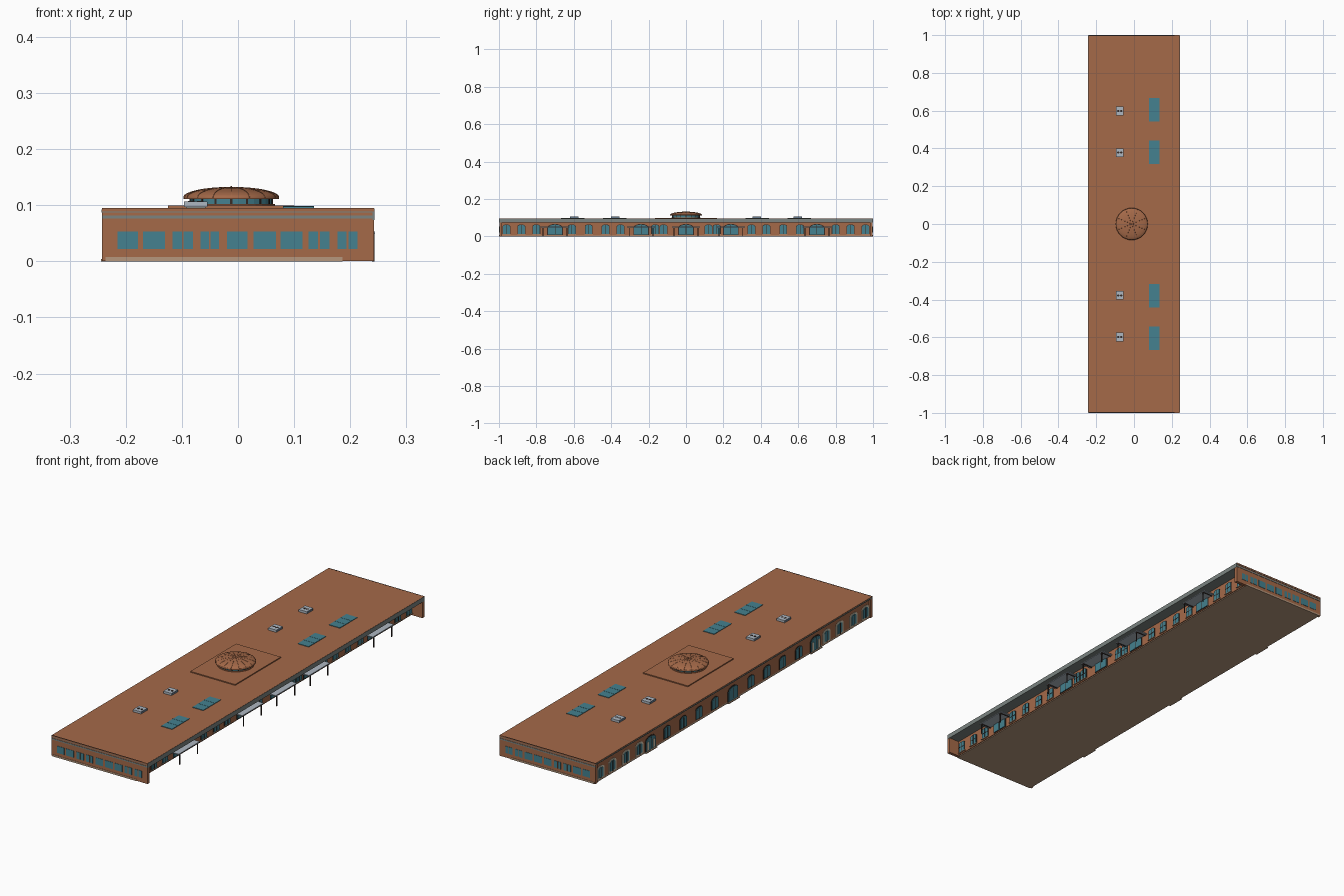
import bpy, bmesh, math
from mathutils import Matrix

old = bpy.data.objects.get("Cube")
if old:
    bpy.data.objects.remove(old, do_unlink=True)


def material(name, r, g, b):
    m = bpy.data.materials.new(name)
    col = [(c / 255) ** 2.2 for c in (r, g, b)] + [1]
    m.use_nodes = True
    m.diffuse_color = col
    m.node_tree.nodes["Principled BSDF"].inputs["Base Color"].default_value = col
    return m


BRICK = material("brick brown", 163, 105, 74)
GLASS = material("teal glass", 70, 128, 142)
GREY = material("fascia grey", 122, 131, 128)
BASE = material("base tan", 180, 150, 124)
PALE = material("pale metal", 172, 182, 192)
DARK = material("dark frame", 58, 48, 44)
CREAM = material("cream frame", 214, 204, 182)
BLUE = material("blue grey grille", 104, 124, 144)


def finish(name, bm, mat):
    bmesh.ops.recalc_face_normals(bm, faces=bm.faces)
    me = bpy.data.meshes.new(name)
    bm.to_mesh(me)
    bm.free()
    me.materials.append(mat)
    ob = bpy.data.objects.new(name, me)
    bpy.context.collection.objects.link(ob)
    return ob


def boxes(name, mat, spans):
    """One object from boxes given as ((x0, x1), (y0, y1), (z0, z1))."""
    bm = bmesh.new()
    for span in spans:
        size = [b - a for a, b in span]
        mid = [(a + b) / 2 for a, b in span]
        bmesh.ops.create_cube(bm, size=1, matrix=Matrix.Translation(mid) @ Matrix.Diagonal((*size, 1)))
    return finish(name, bm, mat)


def around(c, half):
    return (c - half, c + half)


def arches(name, mat, x, depth, items):
    """Arched plates on a long wall: items are (y, half width, z0, spring height)."""
    bm = bmesh.new()
    for y, w, z0, z1 in items:
        pts = [(y - w, z0), (y + w, z0)]
        for i in range(9):
            a = math.pi * i / 8
            pts.append((y + w * math.cos(a), z1 + 0.5 * w * math.sin(a)))
        face = bm.faces.new([bm.verts.new((x, py, pz)) for py, pz in pts])
        ext = bmesh.ops.extrude_face_region(bm, geom=[face])
        verts = [v for v in ext["geom"] if isinstance(v, bmesh.types.BMVert)]
        bmesh.ops.translate(bm, verts=verts, vec=(depth, 0, 0))
    return finish(name, bm, mat)


def lathe(name, mat, profile, cx, steps=32):
    bm = bmesh.new()
    verts = [bm.verts.new((r, 0, z)) for r, z in profile]
    edges = [bm.edges.new(p) for p in zip(verts, verts[1:])]
    bmesh.ops.spin(bm, geom=verts + edges, cent=(0, 0, 0), axis=(0, 0, 1),
                   angle=math.tau, steps=steps)
    bmesh.ops.remove_doubles(bm, verts=bm.verts, dist=0.0001)
    bmesh.ops.translate(bm, verts=bm.verts, vec=(cx, 0, 0))
    return finish(name, bm, mat)


W, FRONT, REAR = 0.242, 0.19, -0.236
SIDES = (-1, 1)

# Main body, base and roof
boxes("floor_base", BASE, [((REAR, 0.186), (-0.999, 0.999), (0, 0.008))])
boxes("long_walls", BRICK, [((FRONT - 0.01, FRONT), (-0.99, 0.99), (0.004, 0.09)),
                            ((REAR, REAR + 0.01), (-0.99, 0.99), (0.004, 0.09))])
boxes("end_walls", BRICK, [((-W, W), around(s * 0.991, 0.007), (0.001, 0.09)) for s in SIDES])
boxes("roof", BRICK, [((-W, W), (-1, 1), (0.089, 0.095))])
boxes("soffit", GREY, [((FRONT, W - 0.002), (-0.984, 0.984), (0.074, 0.089))])
boxes("front_fascia", GREY, [((W - 0.002, W + 0.001), (-0.999, 0.999), (0.074, 0.0945))])
boxes("rear_gutter", GREY, [((-W - 0.001, -W + 0.002), (-0.998, 0.998), (0.087, 0.092))])
boxes("end_bands", GREY, [((-W, W), around(s * 0.998, 0.0015), z)
                          for s in SIDES for z in ((0.076, 0.082), (0.087, 0.089))])
boxes("end_gutters", DARK, [((-W, 0.215), around(s * 0.998, 0.0018), (0.0945, 0.0953)) for s in SIDES])
boxes("end_base_strips", BASE, [((REAR, 0.185), around(s * 0.998, 0.0015), (0, 0.008)) for s in SIDES])

# Rows of windows in the two end walls, some split in two
panes = [(-0.215, -0.178), (-0.169, -0.13), (-0.117, -0.08), (-0.067, -0.034), (-0.02, 0.017),
         (0.028, 0.068), (0.076, 0.115), (0.126, 0.163), (0.177, 0.213)]
boxes("end_windows", GLASS, [(p, around(s * 0.998, 0.0015), (0.022, 0.053))
                             for p in panes for s in SIDES])
boxes("end_mullions", BRICK, [(around(sum(p) / 2, 0.0016), around(s * 0.998, 0.0018), (0.022, 0.053))
                              for p in (panes[2], panes[3], panes[7], panes[8]) for s in SIDES])

# Arched windows and doors under the overhang
win_y = [s * y for y in (0.96, 0.88, 0.8, 0.61, 0.52, 0.43, 0.35, 0.165, 0.12) for s in SIDES]
door_y = [-0.7, -0.24, 0, 0.24, 0.7]
arches("front_window_frames", DARK, FRONT, 0.002,
       [(y, 0.021, 0.012, 0.054) for y in win_y] + [(y, 0.042, 0.008, 0.046) for y in door_y])
arches("front_windows", GLASS, FRONT, 0.004,
       [(y, 0.018, 0.014, 0.053) for y in win_y] + [(y, 0.038, 0.01, 0.044) for y in door_y])
boxes("front_glazing_bars", DARK,
      [((FRONT, FRONT + 0.005), around(y, 0.0015), (0.012, 0.06)) for y in win_y + door_y]
      + [((FRONT, FRONT + 0.005), around(y, 0.018), (0.036, 0.038)) for y in win_y])
boxes("window_sills", BASE, [((FRONT, FRONT + 0.006), around(y, 0.022), (0.01, 0.013)) for y in win_y])

# Entrance canopies on posts
boxes("canopies", PALE, [((FRONT, W + 0.002), around(y, 0.076), (0.049, 0.053)) for y in door_y])
boxes("canopy_posts", DARK, [(around(W - 0.001, 0.002), around(y + s * 0.064, 0.002), (0, 0.05))
                             for y in door_y for s in SIDES])
boxes("canopy_beams", DARK, [((FRONT, W), around(y + s * 0.064, 0.002), (0.046, 0.049))
                             for y in door_y for s in SIDES])

# Arched windows and doors along the rear wall, cream framed in the outer wings
inner_y = [s * y for y in (0.13, 0.245, 0.358, 0.475) for s in SIDES]
outer_y = [s * y for y in (0.675, 0.77, 0.87, 0.955) for s in SIDES]
rear_doors = [-0.595, 0, 0.595]
arches("rear_dark_frames", DARK, REAR, -0.002,
       [(y, 0.025, 0.012, 0.054) for y in inner_y] + [(y, 0.037, 0.004, 0.05) for y in rear_doors])
arches("rear_cream_frames", CREAM, REAR, -0.002, [(y, 0.027, 0.01, 0.054) for y in outer_y])
arches("rear_windows", GLASS, REAR, -0.004,
       [(y, 0.021, 0.015, 0.053) for y in inner_y] + [(y, 0.033, 0.006, 0.048) for y in rear_doors]
       + [(y, 0.017, 0.015, 0.052) for y in outer_y])
boxes("rear_door_blinds", CREAM, [((REAR - 0.005, REAR), around(y + s * 0.022, 0.006), (0.008, 0.046))
                                  for y in (rear_doors[0], rear_doors[2]) for s in SIDES])
boxes("rear_glazing_bars", DARK, [((REAR - 0.0055, REAR), around(y, 0.0015), (0.012, 0.06))
                                  for y in inner_y + outer_y + rear_doors])
boxes("rear_doorsteps", BASE, [((REAR - 0.008, REAR), around(y, 0.04), (0, 0.004)) for y in rear_doors])

# Dome on its drum and square plinth
CX = -0.012
boxes("dome_plinth", BRICK, [((-0.125, 0.101), (-0.165, 0.165), (0.095, 0.0995))])
lathe("drum_kerb", BRICK, [(0.078, 0.098), (0.078, 0.102), (0.07, 0.102)], CX)
lathe("dome_drum", GLASS, [(0.073, 0.1), (0.073, 0.113)], CX)
bm = bmesh.new()
for i in range(16):
    spot = Matrix.Rotation(math.tau * i / 16, 4, "Z") @ Matrix.Translation((0.072, 0, 0.107))
    bmesh.ops.create_cube(bm, size=1, matrix=Matrix.Translation((CX, 0, 0)) @ spot
                          @ Matrix.Diagonal((0.004, 0.004, 0.012, 1)))
finish("drum_piers", bm, DARK)
curve = [(0.085 * math.cos(a), 0.114 + 0.018 * math.sin(a))
         for a in (math.pi / 2 * i / 8 for i in range(9))]
dome = lathe("dome", BRICK, [(0.068, 0.111), (0.085, 0.111)] + curve, CX)
ribs = bpy.data.curves.new("dome_ribs", "CURVE")
ribs.dimensions = "3D"
ribs.bevel_depth = 0.0007
ribs.bevel_resolution = 0
for i in range(16):
    a = math.tau * i / 16
    spline = ribs.splines.new("POLY")
    spline.points.add(len(curve) - 1)
    for p, (r, z) in zip(spline.points, curve):
        p.co = (CX + r * math.cos(a), r * math.sin(a), z, 1)
ribs.materials.append(BRICK)
bpy.context.collection.objects.link(bpy.data.objects.new("dome_ribs", ribs))
bm = bmesh.new()
bmesh.ops.create_cone(bm, cap_ends=True, segments=8, radius1=0.003, radius2=0.001, depth=0.003,
                      matrix=Matrix.Translation((CX, 0, 0.1325)))
finish("dome_finial", bm, BRICK)
bpy.ops.object.select_all(action="DESELECT")
dome.select_set(True)
bpy.context.view_layer.objects.active = dome
bpy.ops.object.shade_smooth_by_angle()

# Roof lights
lights = [s * y for y in (0.38, 0.605) for s in SIDES]
boxes("skylights", GLASS, [((0.08, 0.135), around(y, 0.063), (0.095, 0.0975)) for y in lights])
boxes("skylight_bars", GLASS, [((0.08, 0.135), around(y + o, 0.001), (0.095, 0.0982))
                               for y in lights for o in (-0.021, 0.021)])

# Roof cooling units with side grilles and paired fans
units = [s * y for y in (0.378, 0.598) for s in SIDES]
boxes("cooling_units", PALE, [((-0.096, -0.055), around(y, 0.023), (0.097, 0.107)) for y in units])
boxes("cooling_unit_bases", GREY, [((-0.093, -0.058), around(y, 0.02), (0.095, 0.097)) for y in units])
boxes("cooling_grilles", BLUE, [(around(-0.0755 + s * 0.0205, 0.0006), around(y, 0.021), (0.098, 0.106))
                                for y in units for s in SIDES])
bm = bmesh.new()
for y in units:
    for o in SIDES:
        bmesh.ops.create_cone(bm, cap_ends=True, segments=16, radius1=0.006, radius2=0.006, depth=0.001,
                              matrix=Matrix.Translation((-0.0755 + o * 0.008, y, 0.1074)))
finish("cooling_fans", bm, DARK)
